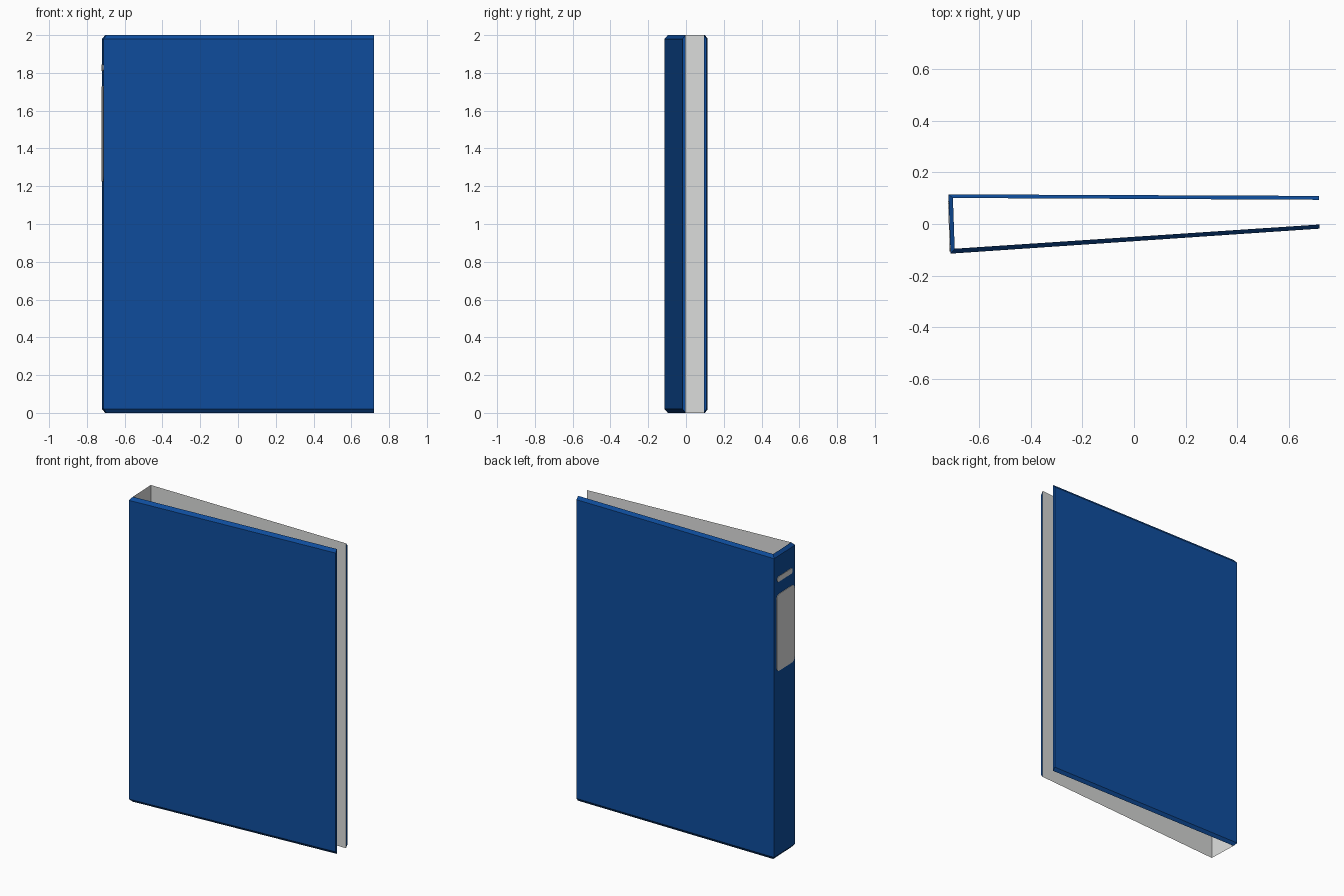
import bpy, bmesh, math
from mathutils import Vector

if "Cube" in bpy.data.objects:
    bpy.data.objects.remove(bpy.data.objects["Cube"])


def material(name, rgb):
    m = bpy.data.materials.new(name)
    m.diffuse_color = (*rgb, 1)
    m.use_nodes = True
    m.node_tree.nodes["Principled BSDF"].inputs["Base Color"].default_value = m.diffuse_color
    return m


blue = material("cover blue", (0.0045, 0.075, 0.34))
white = material("lining white", (0.72, 0.73, 0.72))

# Plan of the folder: front free edge, front hinge, back hinge, back free edge
OUTER = [(0.72, -0.018), (-0.712, -0.115), (-0.72, 0.115), (0.718, 0.109)]
INNER = [(0.72, -0.002), (-0.696, -0.096), (-0.703, 0.101), (0.718, 0.094)]
H, CH = 2.0, 0.02


def finish(bm, name, mats):
    me = bpy.data.meshes.new(name)
    bmesh.ops.recalc_face_normals(bm, faces=bm.faces)
    bm.to_mesh(me)
    bm.free()
    for m in mats:
        me.materials.append(m)
    ob = bpy.data.objects.new(name, me)
    bpy.context.collection.objects.link(ob)
    return ob


# Cover: closed ring of outer wall, chamfers and light lining, swept along the plan
bm = bmesh.new()
sections = []
for o, i in zip(OUTER, INNER):
    sections.append([bm.verts.new((*o, CH)), bm.verts.new((*o, H - CH)),
                     bm.verts.new((*i, H)), bm.verts.new((*i, 0))])
for a, b in zip(sections, sections[1:]):
    for k in range(4):
        n = (k + 1) % 4
        f = bm.faces.new((a[k], a[n], b[n], b[k]))
        f.material_index = 1 if k == 2 else 0     # inner side is the lining
bm.faces.new(sections[0])
bm.faces.new(sections[-1])
finish(bm, "binder_cover", [blue, white])


# Plates on the spine: rounded rectangles lying on its outer plane
def spine_plate(name, width, z0, z1, radius, y_mid=0.0, thick=0.003):
    a, b = Vector((*OUTER[1], 0)), Vector((*OUTER[2], 0))
    along = (b - a).normalized()
    out = Vector((-along.y, along.x, 0))
    mid = (a + b) / 2 + along * y_mid
    bm = bmesh.new()
    ring = []
    hw, hh, zc = width / 2 - radius, (z1 - z0) / 2 - radius, (z0 + z1) / 2
    for q, (sx, sz) in enumerate([(1, 1), (-1, 1), (-1, -1), (1, -1)]):
        for s in range(6):
            t = math.pi / 2 * (q + s / 5)
            p = mid + along * (sx * hw + radius * math.cos(t))
            p.z = zc + sz * hh + radius * math.sin(t)
            ring.append(bm.verts.new(p))
    face = bm.faces.new(ring)
    ext = bmesh.ops.extrude_face_region(bm, geom=[face])
    bmesh.ops.translate(bm, vec=out * thick,
                        verts=[v for v in ext["geom"] if isinstance(v, bmesh.types.BMVert)])
    finish(bm, name, [white])


spine_plate("spine_label", 0.196, 1.225, 1.73, 0.03, -0.008)
spine_plate("spine_strip", 0.165, 1.81, 1.845, 0.016)
